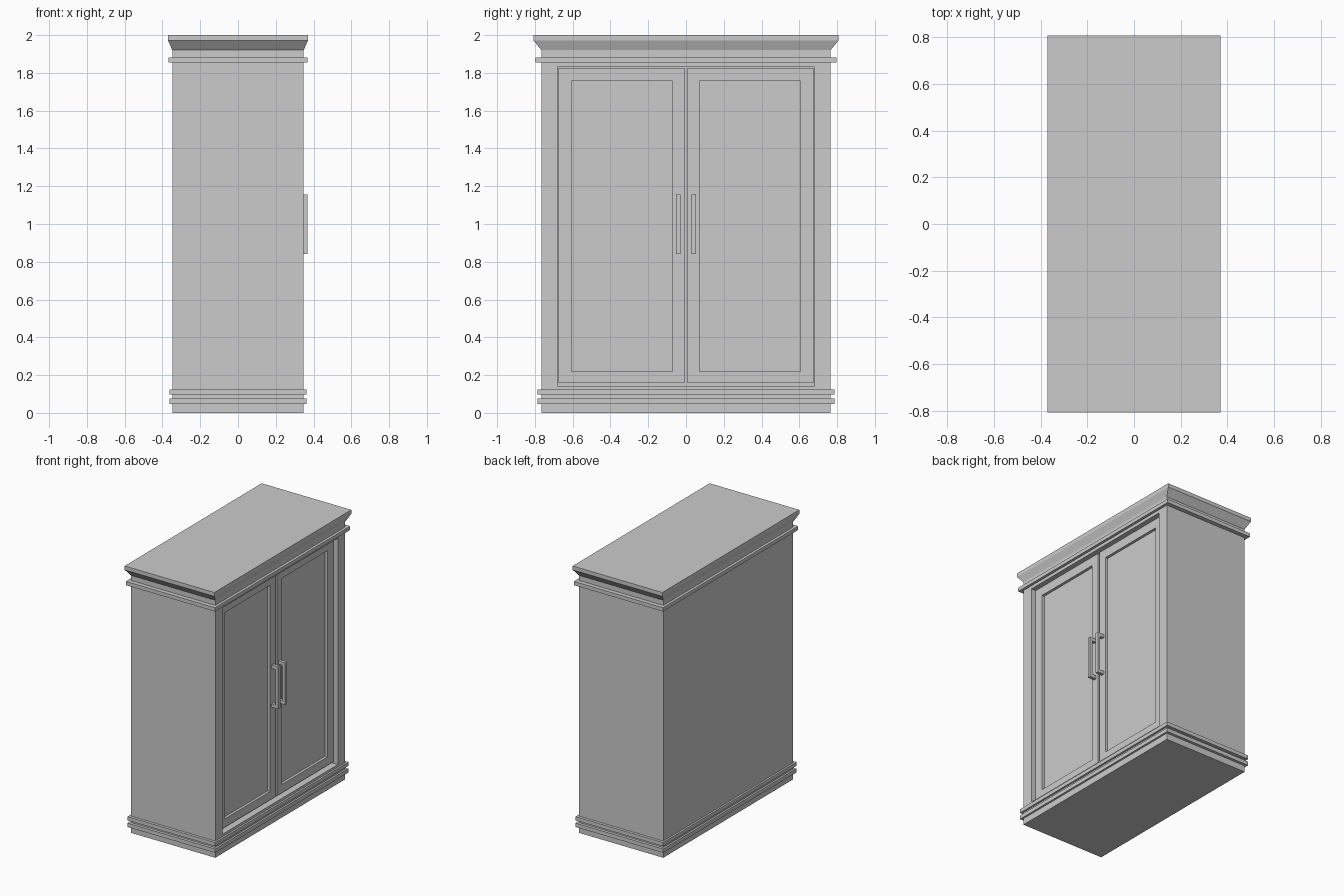
import bpy, bmesh
from mathutils import Vector

if "Cube" in bpy.data.objects:
    bpy.data.objects.remove(bpy.data.objects["Cube"])


def finish(name, bm):
    bmesh.ops.recalc_face_normals(bm, faces=bm.faces)
    me = bpy.data.meshes.new(name)
    bm.to_mesh(me)
    bm.free()
    ob = bpy.data.objects.new(name, me)
    bpy.context.collection.objects.link(ob)
    return ob


def add_box(bm, lo, hi):
    vs = bmesh.ops.create_cube(bm, size=1)["verts"]
    for v in vs:
        v.co = Vector([lo[i] if v.co[i] < 0 else hi[i] for i in range(3)])
    return vs


def boxes(name, *bounds):
    bm = bmesh.new()
    for lo, hi in bounds:
        add_box(bm, lo, hi)
    return finish(name, bm)


def recessed_box(name, lo, hi, y0, y1, z0, z1, depth):
    """Box with a rectangular pocket sunk into its +x face."""
    bm = bmesh.new()
    add_box(bm, lo, hi)
    bm.normal_update()
    face = max(bm.faces, key=lambda f: f.calc_center_median().x)
    bmesh.ops.inset_individual(bm, faces=[face], thickness=0.01)
    c = face.calc_center_median()
    for v in face.verts:
        v.co.y = y0 if v.co.y < c.y else y1
        v.co.z = z0 if v.co.z < c.z else z1
    new = bmesh.ops.extrude_discrete_faces(bm, faces=[face])["faces"][0]
    for v in new.verts:
        v.co.x -= depth
    return finish(name, bm)


def mirror_y(ob):
    m = ob.modifiers.new("mirror", "MIRROR")
    m.use_axis = (False, True, False)


BX, BY = 0.348, 0.765      # carcass half sizes
DOOR_X = 0.315             # door front plane

# Carcass with the door opening
recessed_box("carcass", (-BX, -BY, 0), (BX, BY, 1.95),
             -0.68, 0.68, 0.143, 1.83, 0.065)

# Pair of doors with sunken panels
mirror_y(recessed_box("doors", (0.283, 0.008, 0.157), (DOOR_X, 0.675, 1.825),
                      0.071, 0.606, 0.22, 1.758, 0.02))

# Pair of bar handles on end posts
h0, h1 = 0.029, 0.053
mirror_y(boxes("handles",
               ((0.347, h0, 0.842), (0.369, h1, 1.156)),
               ((DOOR_X, h0, 0.842), (0.347, h1, 0.867)),
               ((DOOR_X, h0, 1.131), (0.347, h1, 1.156))))

# Moulding bands around the carcass
for name, hx, hy, z0, z1 in (("plinth_band_lower", 0.362, 0.786, 0.048, 0.077),
                             ("plinth_band_upper", 0.362, 0.786, 0.097, 0.125),
                             ("frieze_band", 0.368, 0.797, 1.854, 1.882)):
    boxes(name, ((-hx, -hy, z0), (hx, hy, z1)))

# Cornice: flared underside and flat top slab
bm = bmesh.new()
rings = [[bm.verts.new((sx * hx, sy * hy, z))
          for sx, sy in ((-1, -1), (1, -1), (1, 1), (-1, 1))]
         for hx, hy, z in ((BX, BY, 1.92), (0.37, 0.807, 1.971), (0.37, 0.807, 2.0))]
for a, b in zip(rings, rings[1:]):
    for i in range(4):
        j = (i + 1) % 4
        bm.faces.new((a[i], a[j], b[j], b[i]))
bm.faces.new(rings[0])
bm.faces.new(rings[-1])
finish("cornice", bm)
